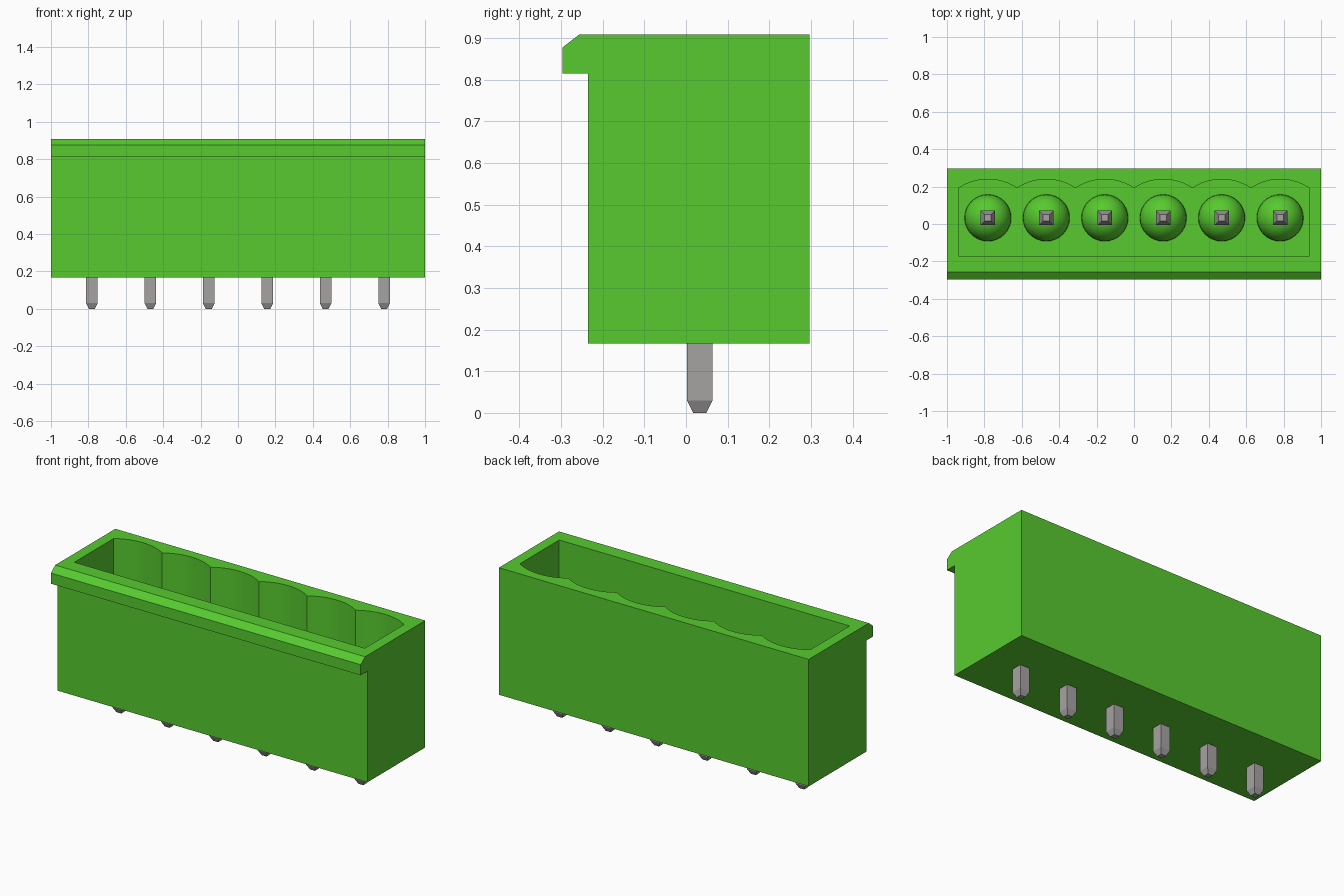
import bpy, bmesh, math
from mathutils import Vector

old = bpy.data.objects.get("Cube")
if old:
    bpy.data.objects.remove(old, do_unlink=True)

PINS = 6
PITCH = 0.3125
PIN_Y = 0.033
BASE, RIM, FLOOR = 0.167, 0.908, 0.38
PIN_X = [(i - (PINS - 1) / 2) * PITCH for i in range(PINS)]


def material(name, rgb):
    m = bpy.data.materials.new(name)
    m.use_nodes = True
    m.diffuse_color = (*rgb, 1)
    m.node_tree.nodes["Principled BSDF"].inputs["Base Color"].default_value = (*rgb, 1)
    return m


GREEN = material("green plastic", (0.095, 0.59, 0.028))
GREY = material("grey metal", (0.38, 0.37, 0.365))


def add_object(name, bm, mat):
    bmesh.ops.recalc_face_normals(bm, faces=bm.faces)
    mesh = bpy.data.meshes.new(name)
    bm.to_mesh(mesh)
    bm.free()
    mesh.materials.append(mat)
    ob = bpy.data.objects.new(name, mesh)
    bpy.context.collection.objects.link(ob)
    return ob


def prism(name, points, offset, mat):
    """Extrude a closed 3D outline along an offset."""
    bm = bmesh.new()
    face = bm.faces.new([bm.verts.new(p) for p in points])
    new = bmesh.ops.extrude_face_region(bm, geom=[face])["geom"]
    verts = [g for g in new if isinstance(g, bmesh.types.BMVert)]
    bmesh.ops.translate(bm, verts=verts, vec=Vector(offset))
    return add_object(name, bm, mat)


def smooth(ob, degrees):
    bpy.ops.object.select_all(action="DESELECT")
    ob.select_set(True)
    bpy.context.view_layer.objects.active = ob
    bpy.ops.object.shade_smooth_by_angle(angle=math.radians(degrees))


# Housing: side profile with the latching lip along the front
profile = [(-0.235, BASE), (0.297, BASE), (0.297, RIM), (-0.257, RIM),
           (-0.297, 0.877), (-0.297, 0.815), (-0.235, 0.815)]
housing = prism("housing", [(-1, y, z) for y, z in profile], (2, 0, 0), GREEN)

# Socket cavity: straight front wall, scalloped back wall
half, sag, y_cusp, steps = PITCH / 2, 0.047, 0.192, 12
radius = (half ** 2 + sag ** 2) / (2 * sag)
sweep = math.asin(half / radius)
outline = [(half * PINS, -0.17), (-half * PINS, -0.17)]
for i, cx in enumerate(PIN_X):
    for k in range(0 if i == 0 else 1, steps + 1):
        a = sweep * (2 * k / steps - 1)
        outline.append((cx + radius * math.sin(a),
                        y_cusp + sag - radius * (1 - math.cos(a))))
cutter = prism("cavity_cutter", [(x, y, FLOOR) for x, y in outline],
               (0, 0, 0.8), GREEN)
cutter.hide_render = True
cut = housing.modifiers.new("cavity", "BOOLEAN")
cut.operation = "DIFFERENCE"
cut.solver = "EXACT"
cut.object = cutter
bpy.context.view_layer.objects.active = housing
bpy.ops.object.modifier_apply(modifier=cut.name)
bpy.data.objects.remove(cutter, do_unlink=True)
smooth(housing, 20)


def make_pin(name, x):
    """Square pin with pointed ends, thicker inside the socket."""
    sections = [(0.0, 0.016), (0.03, 0.031), (FLOOR - 0.05, 0.031),
                (FLOOR - 0.05, 0.039), (0.68, 0.039), (0.74, 0.018)]
    bm = bmesh.new()
    rings = [[bm.verts.new((x + sx * r, PIN_Y + sy * r, z))
              for sx, sy in ((-1, -1), (1, -1), (1, 1), (-1, 1))]
             for z, r in sections]
    for low, high in zip(rings, rings[1:]):
        for k in range(4):
            n = (k + 1) % 4
            bm.faces.new((low[k], low[n], high[n], high[k]))
    bm.faces.new(rings[0][::-1])
    bm.faces.new(rings[-1])
    return add_object(name, bm, GREY)


def make_dome(name, x, r=0.125):
    """Half sphere standing on the socket floor around a pin."""
    bm = bmesh.new()
    bmesh.ops.create_uvsphere(bm, u_segments=32, v_segments=16, radius=r)
    bmesh.ops.bisect_plane(bm, geom=bm.verts[:] + bm.edges[:] + bm.faces[:],
                           plane_co=(0, 0, -0.001), plane_no=(0, 0, -1),
                           clear_outer=True)
    bmesh.ops.translate(bm, verts=bm.verts, vec=Vector((x, PIN_Y, FLOOR)))
    smooth(add_object(name, bm, GREEN), 40)


# Contacts
for i, px in enumerate(PIN_X, 1):
    make_pin(f"pin_{i}", px)
    make_dome(f"pin_dome_{i}", px)
